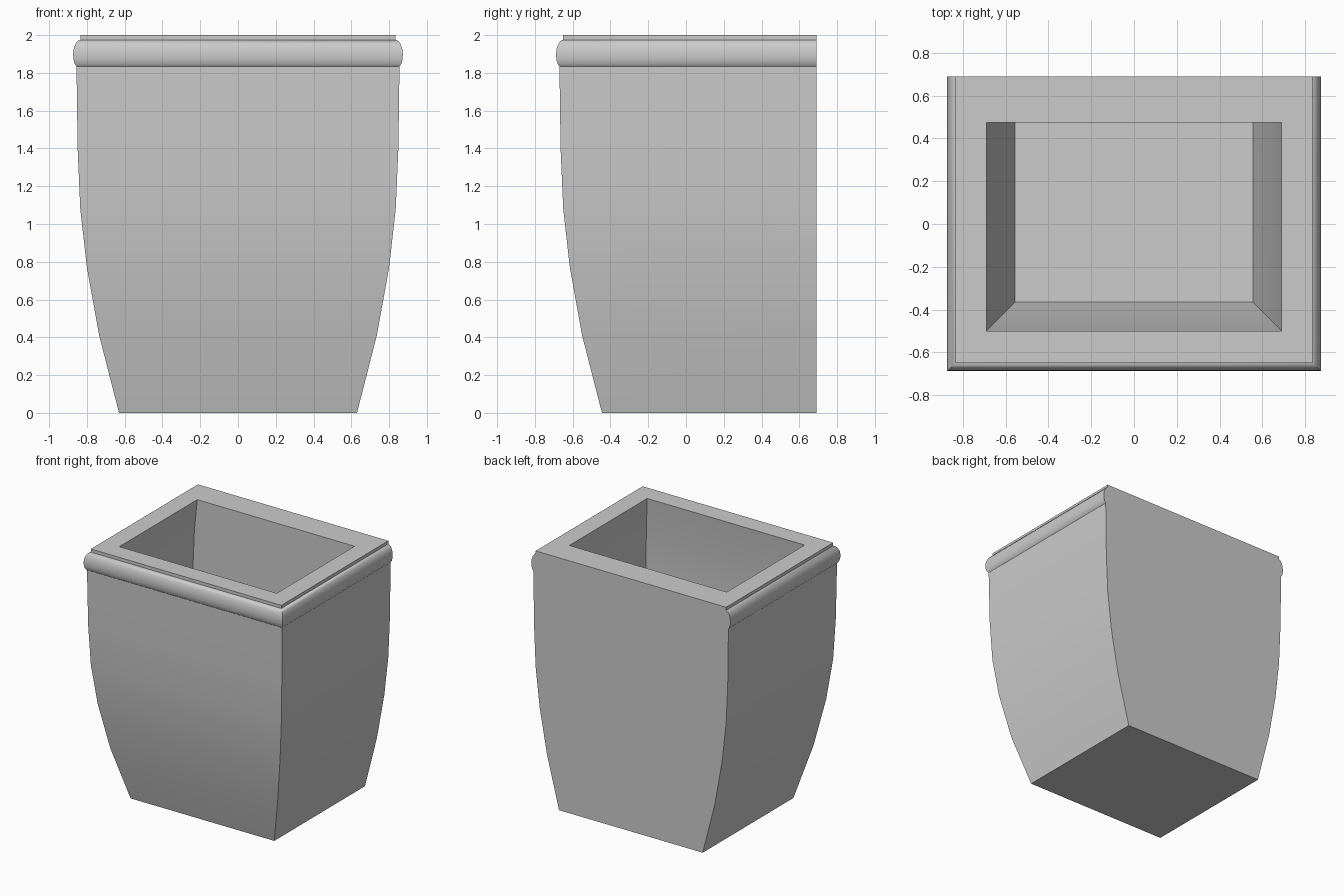
import bpy, bmesh
from math import radians

cube = bpy.data.objects.get("Cube")
if cube:
    bpy.data.objects.remove(cube, do_unlink=True)

# Material
grey = bpy.data.materials.new("plain grey")
grey.use_nodes = True
colour = (0.6, 0.6, 0.6, 1)
grey.diffuse_color = colour
grey.node_tree.nodes["Principled BSDF"].inputs["Base Color"].default_value = colour

BACK = 0.69        # flat back plane
INNER_BACK = 0.475

# Profiles as (half width, height)
body = [(0.63, 0), (0.735, 0.41), (0.80, 0.77), (0.835, 1.08), (0.849, 1.4), (0.855, 1.835)]
bead = [(0.865, 1.848), (0.871, 1.87), (0.873, 1.9), (0.869, 1.93), (0.86, 1.955), (0.847, 1.97)]
lip = [(0.835, 1.975), (0.835, 2)]
hollow = [(0.69, 2), (0.715, 1.75), (0.73, 1.4), (0.715, 1.08), (0.68, 0.77), (0.62, 0.42), (0.555, 0.18)]

bm = bmesh.new()


def ring(half, z, back, inset):
    """Rectangular section: sides and front follow the profile, back stays flat."""
    front = inset - half
    corners = [(-half, front), (half, front), (half, back), (-half, back)]
    return [bm.verts.new((x, y, z)) for x, y in corners]


rings = [ring(h, z, BACK, 0.185) for h, z in body + bead + lip]
rings += [ring(h, z, INNER_BACK, 0.19) for h, z in hollow]

# Skin between sections, then underside and inner floor
for low, high in zip(rings, rings[1:]):
    for i in range(4):
        j = (i + 1) % 4
        bm.faces.new((low[i], low[j], high[j], high[i]))
bm.faces.new(rings[0][::-1])
bm.faces.new(rings[-1])
bmesh.ops.recalc_face_normals(bm, faces=bm.faces[:])

mesh = bpy.data.meshes.new("planter")
bm.to_mesh(mesh)
bm.free()
mesh.materials.append(grey)
planter = bpy.data.objects.new("planter", mesh)
bpy.context.collection.objects.link(planter)

# Smooth curved walls, crisp corners
bpy.ops.object.select_all(action="DESELECT")
planter.select_set(True)
bpy.context.view_layer.objects.active = planter
bpy.ops.object.shade_smooth_by_angle(angle=radians(35))
